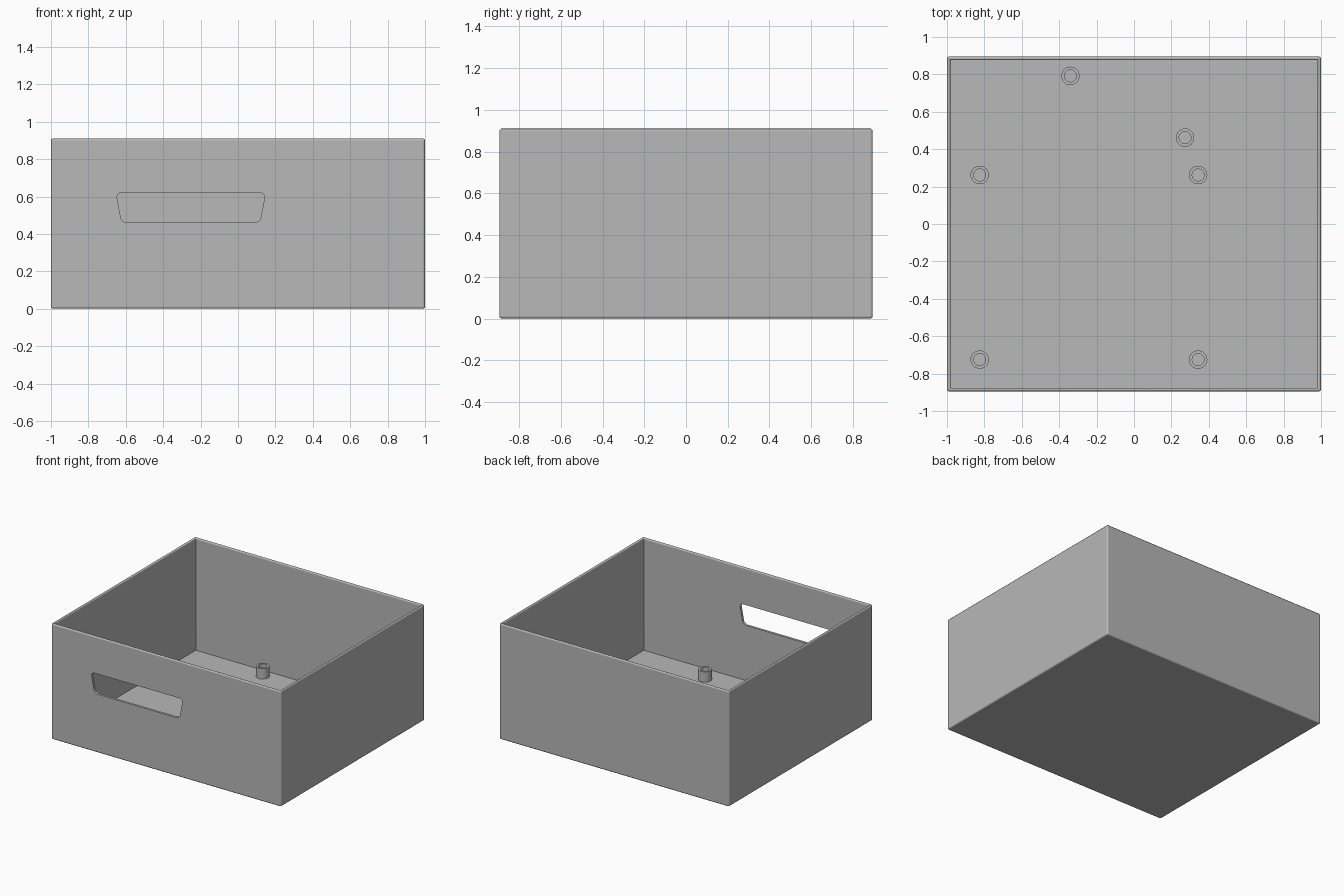
import bpy, bmesh, math
from mathutils import Vector

HALF_X, HALF_Y, HEIGHT, WALL = 1.0, 0.895, 0.91, 0.027
POST_TOP, POST_R, HOLE_R = 0.108, 0.049, 0.032

cube = bpy.data.objects.get("Cube")
if cube:
    bpy.data.objects.remove(cube, do_unlink=True)

grey = bpy.data.materials.new("grey_plastic")
grey.use_nodes = True
grey.diffuse_color = (0.48, 0.48, 0.48, 1)
grey.node_tree.nodes["Principled BSDF"].inputs["Base Color"].default_value = (0.48, 0.48, 0.48, 1)


def finish(bm, name):
    """Turn a bmesh into a linked grey object."""
    bmesh.ops.recalc_face_normals(bm, faces=bm.faces)
    mesh = bpy.data.meshes.new(name)
    bm.to_mesh(mesh)
    bm.free()
    mesh.materials.append(grey)
    obj = bpy.data.objects.new(name, mesh)
    bpy.context.collection.objects.link(obj)
    return obj


def activate(obj):
    bpy.ops.object.select_all(action='DESELECT')
    obj.select_set(True)
    bpy.context.view_layer.objects.active = obj


# Open box: outer block, inset rim, sunk cavity, rounded outer and rim edges
bm = bmesh.new()
bmesh.ops.create_cube(bm, size=2)
for v in bm.verts:
    v.co = Vector((v.co.x * HALF_X, v.co.y * HALF_Y, (v.co.z + 1) / 2 * HEIGHT))
rounded = list(bm.edges)
top = max(bm.faces, key=lambda f: f.calc_center_median().z)
bmesh.ops.inset_region(bm, faces=[top], thickness=WALL)
rounded += list(top.edges)
floor = bmesh.ops.extrude_face_region(bm, geom=[top])["geom"]
for v in (g for g in floor if isinstance(g, bmesh.types.BMVert)):
    v.co.z = WALL
if top.is_valid:
    bmesh.ops.delete(bm, geom=[top], context='FACES_ONLY')
bmesh.ops.bevel(bm, geom=[e for e in rounded if e.is_valid], offset=0.012,
                segments=3, profile=0.5, affect='EDGES')
box = finish(bm, "box")

# Handle slot cutter: tapered prism with rounded corners
bm = bmesh.new()
outline = [(-0.652, 0.62), (0.147, 0.62), (0.117, 0.46), (-0.622, 0.46)]
face = bm.faces.new([bm.verts.new((x, -HALF_Y - 0.1, z)) for x, z in outline])
back = bmesh.ops.extrude_face_region(bm, geom=[face])["geom"]
bmesh.ops.translate(bm, vec=(0, 0.25, 0),
                    verts=[g for g in back if isinstance(g, bmesh.types.BMVert)])
corners = [e for e in bm.edges if abs(e.verts[0].co.y - e.verts[1].co.y) > 0.1]
bmesh.ops.bevel(bm, geom=corners, offset=0.03, segments=6, profile=0.5, affect='EDGES')
cutter = finish(bm, "handle_cutter")
cutter.hide_render = True

cut = box.modifiers.new("handle_slot", 'BOOLEAN')
cut.operation = 'DIFFERENCE'
cut.solver = 'EXACT'
cut.object = cutter
activate(box)
bpy.ops.object.modifier_apply(modifier=cut.name)
bpy.data.objects.remove(cutter, do_unlink=True)
bpy.ops.object.shade_smooth_by_angle(angle=math.radians(40))
box.modifiers.new("weighted_normals", 'WEIGHTED_NORMAL').keep_sharp = True


# Hollow mounting posts on the floor
def post(name, x, y):
    bm = bmesh.new()
    profile = [(POST_R, WALL - 0.005), (POST_R, POST_TOP),
               (HOLE_R, POST_TOP), (HOLE_R, WALL - 0.005)]
    verts = [bm.verts.new((r, 0, z)) for r, z in profile]
    edges = [bm.edges.new(pair) for pair in zip(verts, verts[1:])]
    bmesh.ops.spin(bm, geom=verts + edges, cent=(0, 0, 0), axis=(0, 0, 1),
                   angle=math.tau, steps=32)
    bmesh.ops.remove_doubles(bm, verts=bm.verts, dist=0.0005)
    obj = finish(bm, name)
    obj.location = (x, y, 0)
    activate(obj)
    bpy.ops.object.shade_smooth_by_angle(angle=math.radians(40))


for side, x in (("right", -0.825), ("left", 0.343)):
    for end, y in (("front", -0.725), ("middle", 0.262)):
        post(f"post_{end}_{side}", x, y)
post("post_back_left", 0.273, 0.462)
post("post_back_right", -0.34, 0.792)
